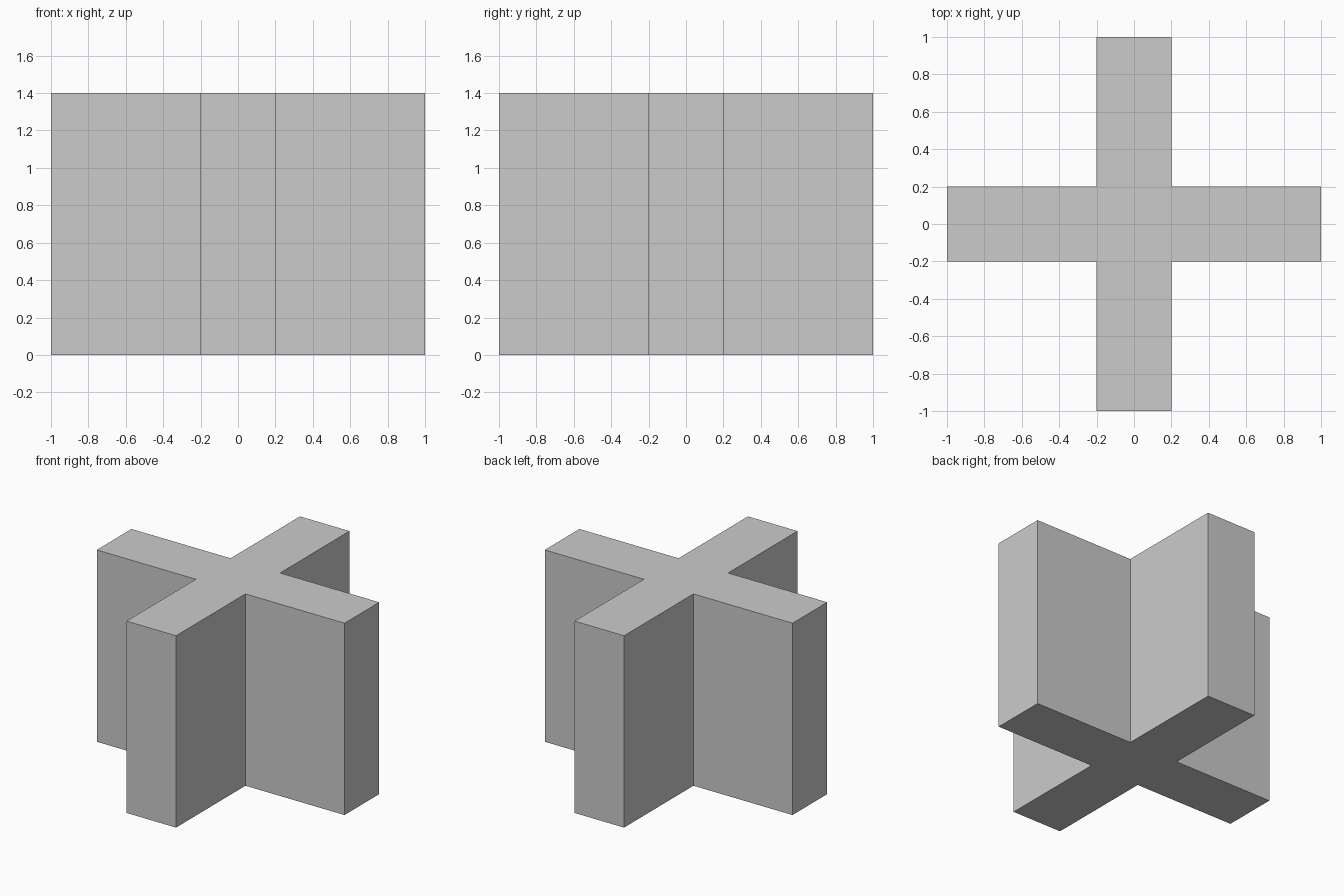
import bpy, bmesh
from mathutils import Vector

if "Cube" in bpy.data.objects:
    bpy.data.objects.remove(bpy.data.objects["Cube"])

ARM, HALF, HEIGHT = 1.0, 0.2, 1.4

# Plus-shaped outline: one arm's three corners, turned four times
corners = [(HALF, -HALF), (ARM, -HALF), (ARM, HALF)]
outline = []
for _ in range(4):
    outline += corners
    corners = [(-y, x) for x, y in corners]

# Cross-shaped column: extrude the outline upward
bm = bmesh.new()
base = bm.faces.new([bm.verts.new((x, y, 0)) for x, y in outline])
top = bmesh.ops.extrude_face_region(bm, geom=[base], use_keep_orig=True)["geom"]
bmesh.ops.translate(bm, vec=Vector((0, 0, HEIGHT)),
                    verts=[v for v in top if isinstance(v, bmesh.types.BMVert)])
bmesh.ops.recalc_face_normals(bm, faces=bm.faces)

mesh = bpy.data.meshes.new("cross_column")
bm.to_mesh(mesh)
bm.free()
bpy.context.collection.objects.link(bpy.data.objects.new("cross_column", mesh))
